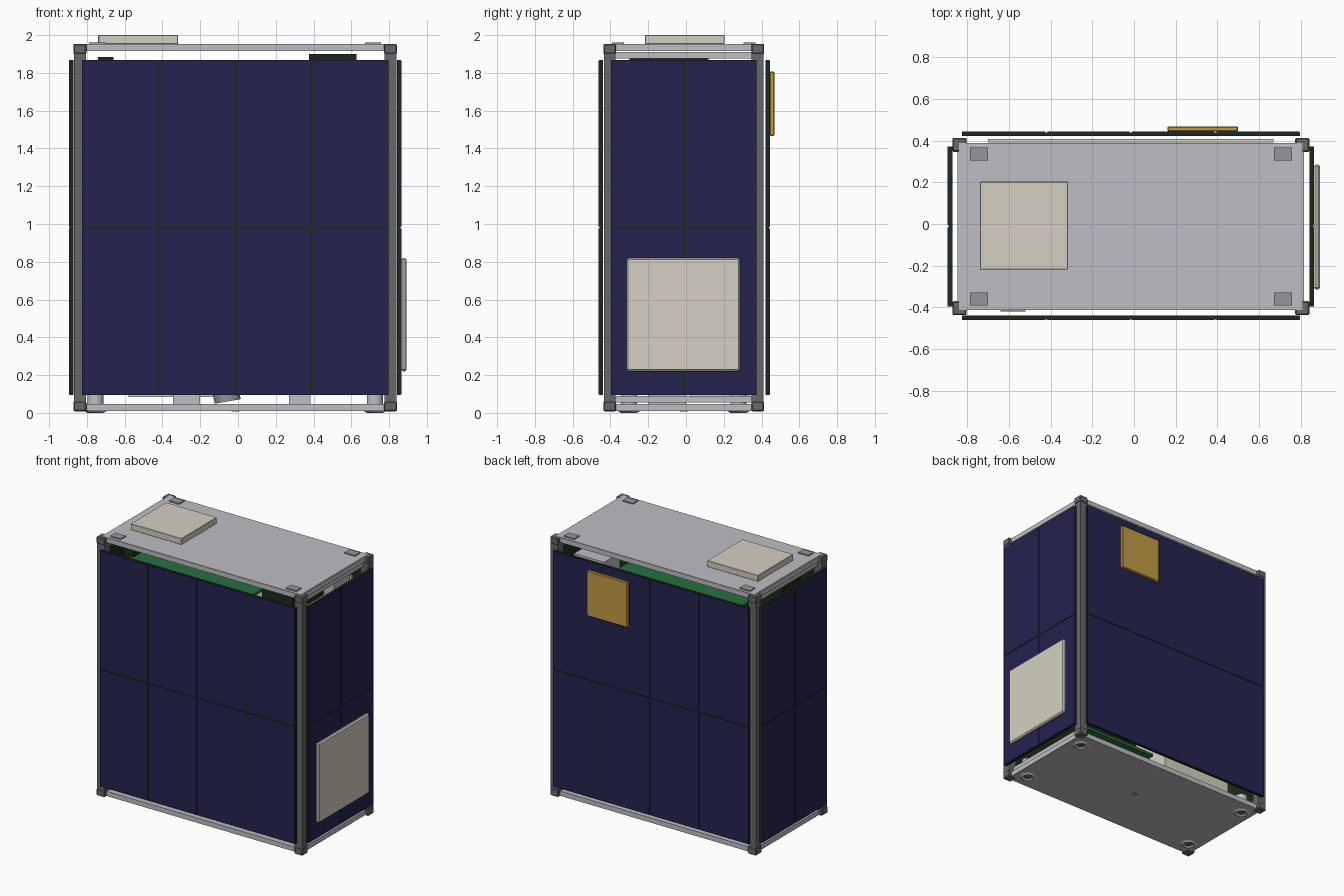
import bpy, math
from mathutils import Matrix

cube = bpy.data.objects.get("Cube")
if cube:
    bpy.data.objects.remove(cube)

CX, CY = -0.015, -0.012          # centre of the frame


def material(name, rgb):
    m = bpy.data.materials.new(name)
    m.use_nodes = True
    m.diffuse_color = (*rgb, 1)
    m.node_tree.nodes["Principled BSDF"].inputs["Base Color"].default_value = (*rgb, 1)
    return m


ALUMINIUM = material("aluminium", (0.52, 0.52, 0.55))
RAIL_GREY = material("dark grey rail", (0.14, 0.14, 0.15))
PAD_GREY = material("pad grey", (0.30, 0.30, 0.32))
CELL_BLUE = material("solar cell navy", (0.018, 0.017, 0.08))
BOARD_DARK = material("panel dark green", (0.012, 0.022, 0.012))
BOARD_GREEN = material("circuit green", (0.02, 0.16, 0.05))
CREAM = material("antenna cream", (0.66, 0.63, 0.54))
GOLD = material("gold", (0.55, 0.33, 0.06))


def box(name, x, y, z, mat, bevel=0):
    """Box spanning the given (low, high) range on each axis."""
    spans = (x, y, z)
    bpy.ops.mesh.primitive_cube_add(size=1, location=[sum(s) / 2 for s in spans])
    ob = bpy.context.object
    ob.name = name
    ob.data.transform(Matrix.Diagonal([s[1] - s[0] for s in spans] + [1]))
    ob.data.materials.append(mat)
    if bevel:
        mod = ob.modifiers.new("Bevel", "BEVEL")
        mod.width, mod.segments = bevel, 1
    return ob


def cylinder(name, x, y, z, radius, mat):
    bpy.ops.mesh.primitive_cylinder_add(vertices=32, radius=radius, depth=z[1] - z[0],
                                        location=(x, y, sum(z) / 2))
    ob = bpy.context.object
    ob.name = name
    ob.data.materials.append(mat)
    bpy.ops.object.shade_smooth_by_angle()
    return ob


def ring(name, x, y, z, outer, inner, height, mat):
    """Flat washer with a sloping inner face."""
    bpy.ops.mesh.primitive_torus_add(major_segments=32, minor_segments=4, location=(x, y, z),
                                     major_radius=(outer + inner) / 2,
                                     minor_radius=(outer - inner) / 2)
    ob = bpy.context.object
    ob.name = name
    ob.data.transform(Matrix.Diagonal((1, 1, height / (outer - inner), 1)))
    ob.data.materials.append(mat)
    bpy.ops.object.shade_smooth_by_angle()


def around(centre, half):
    return (centre - half, centre + half)


def side_span(centre, sign, inner, outer):
    return tuple(sorted((centre + sign * inner, centre + sign * outer)))


# Frame: corner posts with end caps, rails between them, feet and pads
for sx in (-1, 1):
    side = "left" if sx > 0 else "right"
    for sy in (-1, 1):
        place = ("back_" if sy > 0 else "front_") + side
        box(place + "_post", side_span(CX, sx, 0.79, 0.853), side_span(CY, sy, 0.36, 0.422),
            (0.02, 1.94), RAIL_GREY)
        for level, z in (("bottom", (0.008, 0.06)), ("top", (1.90, 1.953))):
            box(f"{place}_{level}_cap", side_span(CX, sx, 0.788, 0.857),
                side_span(CY, sy, 0.358, 0.426), z, RAIL_GREY, 0.006)
        box(place + "_top_pad", around(CX + sx * 0.73, 0.043), around(CY + sy * 0.348, 0.031),
            (1.95, 1.962), PAD_GREY)
        fx, fy = CX + sx * 0.74, CY + sy * 0.29
        cylinder(place + "_standoff", fx, fy, (0.02, 0.14), 0.043, ALUMINIUM)
        ring(place + "_foot", fx, fy, 0.01, 0.06, 0.025, 0.02, ALUMINIUM)
        cylinder(place + "_foot_screw", fx, fy, (0.007, 0.02), 0.026, RAIL_GREY)

for level, z, inner_z in (("bottom", (0.012, 0.048), (0.055, 0.09)),
                          ("top", (1.916, 1.951), (1.875, 1.91))):
    for s in (-1, 1):
        end = "back" if s > 0 else "front"
        side = "left" if s > 0 else "right"
        box(f"{level}_{end}_rail", around(CX, 0.79), side_span(CY, s, 0.365, 0.402), z, ALUMINIUM)
        box(f"{level}_{side}_rail", side_span(CX, s, 0.795, 0.832), around(CY, 0.36), z, ALUMINIUM)
        box(f"{level}_{side}_inner_rail", side_span(CX, s, 0.792, 0.815), around(CY, 0.36),
            inner_z, ALUMINIUM)

box("top_plate", around(CX, 0.825), around(CY, 0.40), (1.937, 1.954), ALUMINIUM)
box("bottom_plate", around(CX, 0.825), around(CY, 0.40), (0.011, 0.03), ALUMINIUM)
cylinder("bottom_centre_screw", CX, CY, (0.008, 0.012), 0.02, PAD_GREY)


# Solar panels: dark board with a grid of thin cells
def solar_panel(name, axis, sign, inner, outer, half_width, columns):
    centre_out, centre_along = (CY, CX) if axis == "y" else (CX, CY)
    bottom, top, gap, skin = 0.095, 1.868, 0.012, 0.004

    def piece(label, along, out, z, mat):
        x, y = (along, out) if axis == "y" else (out, along)
        box(label, x, y, z, mat)

    piece(name + "_board", around(centre_along, half_width),
          side_span(centre_out, sign, inner, outer - skin), (bottom, top), BOARD_DARK)
    width = 2 * half_width / columns
    height = (top - bottom) / 2
    for c in range(columns):
        start = centre_along - half_width + c * width
        # Gaps only between cells, so the outer edges stay flush
        a = start + (gap / 2 if c > 0 else 0.002)
        b = start + width - (gap / 2 if c < columns - 1 else 0.002)
        for r in range(2):
            z0 = bottom + r * height + (gap / 2 if r else 0.002)
            z1 = bottom + (r + 1) * height - (0.002 if r else gap / 2)
            piece(f"{name}_cell", (a, b), side_span(centre_out, sign, outer - skin, outer),
                  (z0, z1), CELL_BLUE)


solar_panel("front_panel", "y", -1, 0.428, 0.450, 0.812, 4)
solar_panel("back_panel", "y", 1, 0.434, 0.456, 0.812, 4)
solar_panel("left_panel", "x", 1, 0.857, 0.880, 0.385, 2)
solar_panel("right_panel", "x", -1, 0.857, 0.880, 0.385, 2)

# Patch antennas
box("top_antenna", (-0.74, -0.317), (-0.218, 0.203), (1.953, 2.0), CREAM, 0.003)
box("left_antenna", (0.864, 0.893), (-0.315, 0.286), (0.22, 0.82), CREAM, 0.009)
box("back_antenna", (0.16, 0.50), (0.443, 0.468), (1.467, 1.807), GOLD, 0.005)

# Equipment inside, seen through the gaps
box("upper_circuit_board", (-0.68, 0.35), (-0.33, 0.32), (1.78, 1.80), BOARD_GREEN)
box("upper_connector_block", (0.375, 0.628), (-0.25, 0.12), (1.70, 1.90), BOARD_DARK)
box("upper_small_connector", (-0.74, -0.66), (-0.30, -0.10), (1.76, 1.885), BOARD_DARK)
box("upper_grey_unit", (0.45, 0.70), (0.14, 0.33), (1.70, 1.83), ALUMINIUM)
box("lower_circuit_board", (0.10, 0.72), (-0.33, 0.33), (0.13, 0.15), BOARD_GREEN)
box("lower_unit_right", (-0.345, -0.20), (-0.20, 0.0), (0.03, 0.16), ALUMINIUM)
box("lower_unit_left", (0.27, 0.385), (-0.20, 0.0), (0.03, 0.13), ALUMINIUM)
box("payload_box", (-0.58, 0.0), (0.02, 0.34), (0.085, 0.50), CREAM)
nozzle = cylinder("lower_nozzle", -0.06, -0.12, (0.06, 0.12), 0.07, PAD_GREY)
nozzle.rotation_euler.y = math.radians(-10)
box("back_inner_panel", (-0.70, 0.67), (0.392, 0.408), (0.16, 1.75), CREAM)
box("front_inner_connector", (-0.64, -0.52), (-0.42, -0.39), (0.6, 0.7), PAD_GREY)
